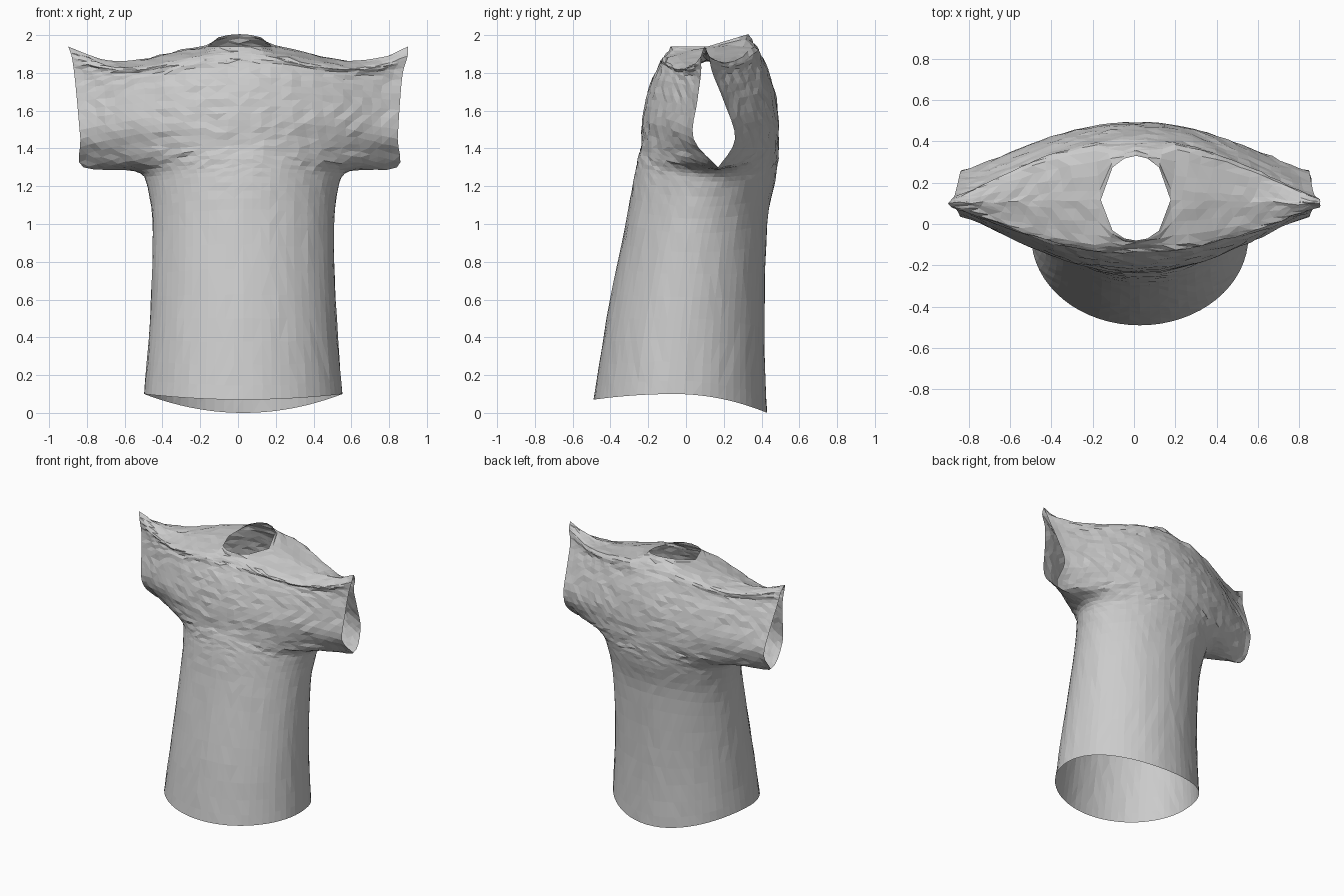
import bpy
import bmesh
import math
import random
from mathutils import Vector

random.seed(4)
if "Cube" in bpy.data.objects:
    bpy.data.objects.remove(bpy.data.objects["Cube"], do_unlink=True)

HALF = 16          # columns from the centre line to the side seam
STEPS = 4          # mesh rows between two key rows
NECK = 3 / HALF    # share of the shoulder line taken by the neck hole

# Key rows from hem to shoulder:
# half width, seam y, cuff half depth, seam z, front y, front z, back y, back z, roundness
KEY_ROWS = [
    (.525, -.06, 0, .1, -.49, .07, .43, 0, .5),
    (.495, -.02, 0, .5, -.42, .5, .415, .45, .5),
    (.48, .05, 0, .95, -.32, 1, .43, 1, .5),
    (.505, .12, 0, 1.19, -.28, 1.22, .47, 1.22, .55),
    (.57, .16, 0, 1.28, -.26, 1.32, .485, 1.32, .65),
    (.83, .17, 0, 1.3, -.24, 1.42, .49, 1.42, 1.1),
    (.84, .15, .11, 1.45, -.23, 1.55, .49, 1.55, 1.3),
    (.855, .13, .07, 1.65, -.2, 1.7, .47, 1.7, 1.4),
    (.87, .11, .03, 1.8, -.15, 1.83, .42, 1.85, 1.4),
    (.89, .1, .02, 1.89, -.11, 1.89, .37, 1.94, 1.2),
]
CUFF_ROW = 5       # key row where the sleeve opening starts


def shoulder_dip(u):
    """Sag of the cloth between neck and sleeve tip."""
    t = max(0, (abs(u) - NECK) / (1 - NECK))
    return .08 * math.sin(math.pi * t ** 1.4)


def row_points(row, side, sag):
    """One row of a panel; side is -1 for the front and 1 for the back."""
    width, seam_y, depth, seam_z, fy, fz, by, bz, power = row
    mid_y, mid_z = (fy, fz) if side < 0 else (by, bz)
    edge_y = seam_y + side * depth
    even = min(1, power - .5)
    points = []
    for i in range(-HALF, HALF + 1):
        t = i / HALF
        u = t * even + math.sin(t * math.pi / 2) * (1 - even)
        bulge = max(0, 1 - u * u)
        points.append(Vector((
            width * u + .028 * (1 - even),
            edge_y + (mid_y - edge_y) * bulge ** power,
            seam_z + (mid_z - seam_z) * bulge - sag * shoulder_dip(u))))
    return points


def shoulder_points(side):
    """Top row: shoulder seams with half of the neck hole between them."""
    reach, rise = (.2, 0) if side < 0 else (.21, .065)
    points = []
    for i in range(-HALF, HALF + 1):
        u = i / HALF
        rim = math.sqrt(max(0, 1 - (u / NECK) ** 2))
        points.append(Vector((.9 * u + .01 * (1 - abs(u)),
                              .12 - .02 * abs(u) + side * reach * rim,
                              1.94 - shoulder_dip(u) + rise * rim)))
    return points


def smooth_between(a, b, c, d, t):
    """Catmull-Rom point between b and c."""
    return b + .5 * t * (c - a + t * (2 * a - 5 * b + 4 * c - d
                                      + t * (3 * (b - c) + d - a)))


def panel_rows(side):
    last = len(KEY_ROWS) - 1
    keys = [row_points(r, side, {last: .8, last - 1: .35}.get(k, 0))
            for k, r in enumerate(KEY_ROWS)]
    keys.append(shoulder_points(side))
    rows = []
    for k in range(len(keys) - 1):
        a, b, c, d = (keys[min(max(k + o, 0), len(keys) - 1)]
                      for o in (-1, 0, 1, 2))
        for s in range(STEPS):
            rows.append([smooth_between(*p, s / STEPS) for p in zip(a, b, c, d)])
    rows.append(keys[-1])
    return rows


# Front and back panels
front, back = panel_rows(-1), panel_rows(1)

# Close the side seams and the underside of the sleeves
for f, b in zip(front[:CUFF_ROW * STEPS + 1], back):
    for end in (0, -1):
        middle = (f[end] + b[end]) / 2
        f[end], b[end] = middle, middle.copy()

bm = bmesh.new()
for rows, flip in ((front, False), (back, True)):
    grid = [[bm.verts.new(p) for p in row] for row in rows]
    for low, high in zip(grid, grid[1:]):
        for i in range(2 * HALF):
            quad = [low[i], low[i + 1], high[i + 1], high[i]]
            bm.faces.new(quad[::-1] if flip else quad)
bmesh.ops.remove_doubles(bm, verts=bm.verts, dist=.0005)

# Slight creases in the cloth, stronger near the shoulders
for v in bm.verts:
    if not v.is_boundary:
        size = .002 if v.co.z < 1.3 else .005
        v.co += Vector([random.uniform(-size, size) for _ in range(3)])
bmesh.ops.triangulate(bm, faces=bm.faces)

mesh = bpy.data.meshes.new("shirt")
bm.to_mesh(mesh)
bm.free()
shirt = bpy.data.objects.new("shirt", mesh)
bpy.context.collection.objects.link(shirt)

# Plain grey cloth
cloth = bpy.data.materials.new("grey cloth")
cloth.use_nodes = True
grey = (.6, .6, .6, 1)
cloth.diffuse_color = grey
cloth.node_tree.nodes["Principled BSDF"].inputs["Base Color"].default_value = grey
mesh.materials.append(cloth)
